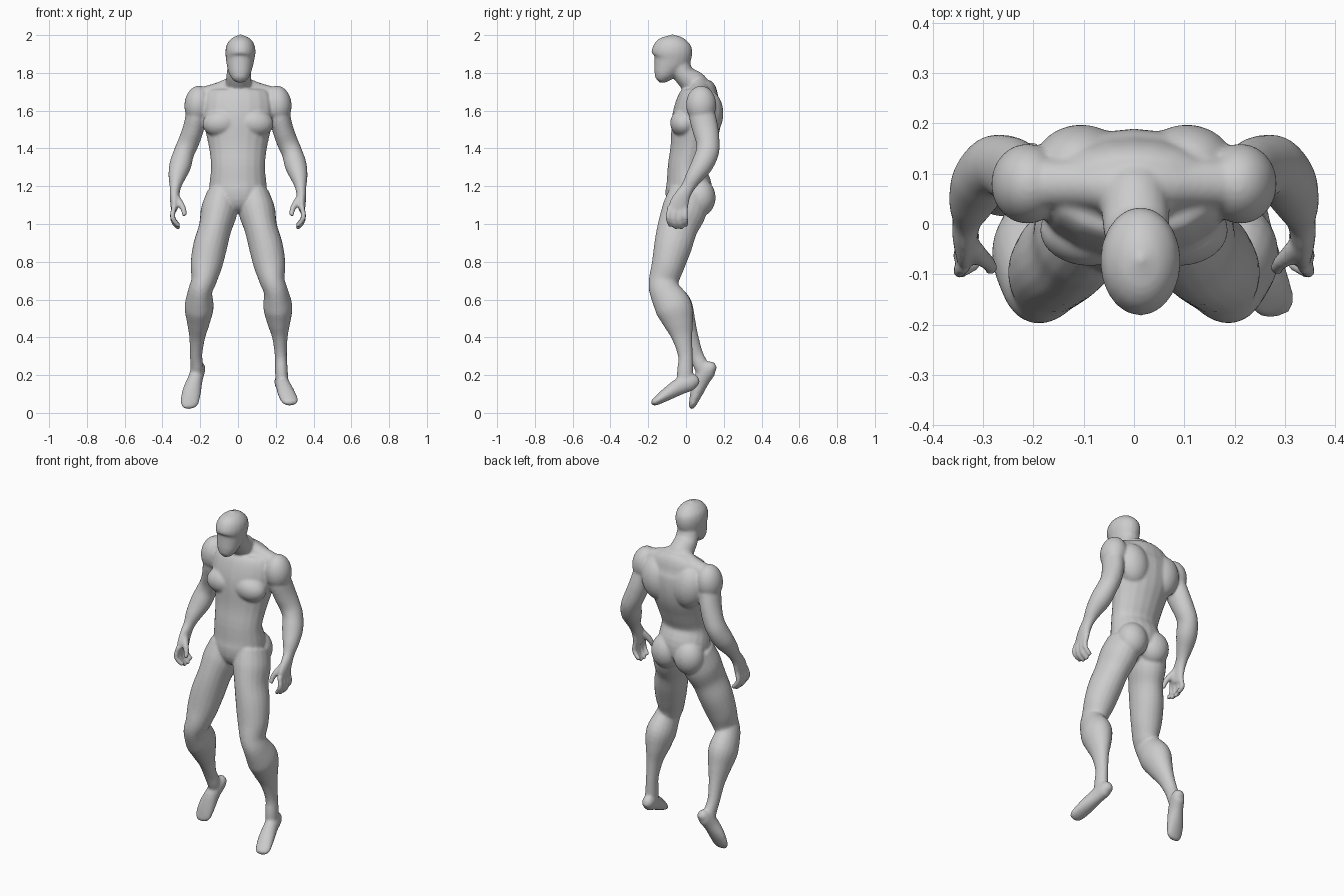
import bpy, bmesh, math
from mathutils import Vector, Matrix

bm = bmesh.new()
SIDES, STEPS = 20, 4


def spline(a, b, c, d, t):
    return [0.5 * (2 * q + (r - p) * t + (2 * p - 5 * q + 4 * r - s) * t * t
                   + (3 * q - p - 3 * r + s) * t ** 3) for p, q, r, s in zip(a, b, c, d)]


def loft(sections, side=1):
    """Closed tube through (x, y, z, half width, half depth) sections, mirrored when side is -1."""
    n = len(sections)
    pts = []
    for i in range(n - 1):
        a, d = sections[max(i - 1, 0)], sections[min(i + 2, n - 1)]
        pts += [spline(a, sections[i], sections[i + 1], d, k / STEPS) for k in range(STEPS)]
    pts.append(sections[-1])
    rings, ends = [], []
    for i, p in enumerate(pts):
        c = Vector(p[:3])
        t = (Vector(pts[min(i + 1, len(pts) - 1)][:3]) - Vector(pts[max(i - 1, 0)][:3])).normalized()
        u = (Vector((1, 0, 0)) - t * t.x).normalized()
        v = t.cross(u)
        ring = []
        for k in range(SIDES):
            ang = 2 * math.pi * k / SIDES
            co = c + u * math.cos(ang) * p[3] + v * math.sin(ang) * p[4]
            ring.append(bm.verts.new((co.x * side, co.y, co.z)))
        rings.append(ring)
        if i in (0, len(pts) - 1):
            tip = c + t * min(p[3], p[4]) * (0.5 if i else -0.5)
            ends.append(bm.verts.new((tip.x * side, tip.y, tip.z)))
    for r0, r1 in zip(rings, rings[1:]):
        for k in range(SIDES):
            j = (k + 1) % SIDES
            bm.faces.new((r0[k], r0[j], r1[j], r1[k]))
    for k in range(SIDES):
        j = (k + 1) % SIDES
        bm.faces.new((ends[0], rings[0][j], rings[0][k]))
        bm.faces.new((ends[1], rings[-1][k], rings[-1][j]))


def muscle(center, radii, side, tilt=0):
    m = (Matrix.Translation((center[0] * side, center[1], center[2]))
         @ Matrix.Rotation(tilt * side, 4, 'Y') @ Matrix.Diagonal((*radii, 1)))
    bmesh.ops.create_uvsphere(bm, u_segments=24, v_segments=16, radius=1, matrix=m)


# Torso, from crotch to base of neck
loft([(0, .02, 1.09, .07, .08), (0, .01, 1.13, .14, .115), (0, .015, 1.2, .152, .122),
      (0, .003, 1.3, .143, .1), (0, .026, 1.4, .153, .11), (0, .048, 1.5, .175, .128),
      (0, .06, 1.58, .195, .13), (0, .07, 1.66, .19, .115), (0, .08, 1.71, .16, .085),
      (0, .075, 1.745, .1, .06)])

# Neck and head
loft([(0, .085, 1.68, .09, .07), (.002, .045, 1.74, .07, .07),
      (.005, -.01, 1.79, .066, .056), (.01, -.04, 1.85, .06, .06)])
loft([(.01, -.137, 1.762, .034, .03), (.01, -.122, 1.79, .054, .052),
      (.01, -.1, 1.83, .067, .076), (.011, -.08, 1.87, .075, .101),
      (.013, -.074, 1.915, .08, .108), (.014, -.073, 1.955, .071, .094),
      (.014, -.072, 1.985, .045, .06), (.014, -.072, 1.998, .016, .02)])

# Thigh and knee sections shared by both legs
thigh = [(.085, .02, 1.16, .08, .11), (.1, -.01, 1.07, .097, .118), (.121, -.045, .98, .087, .107),
         (.148, -.07, .88, .09, .1), (.168, -.096, .78, .084, .087), (.181, -.118, .7, .067, .079)]

# Standing leg and foot
loft(thigh + [(.2, -.112, .645, .064, .082), (.211, -.066, .56, .077, .098),
              (.216, -.04, .48, .062, .08), (.222, -.02, .4, .041, .055),
              (.227, -.003, .3, .032, .039), (.23, -.005, .22, .034, .043),
              (.232, -.005, .16, .034, .043)])
loft([(.222, .062, .165, .025, .024), (.228, .03, .165, .036, .045),
      (.24, -.03, .142, .039, .045), (.258, -.1, .1, .046, .035),
      (.275, -.155, .064, .044, .023), (.28, -.178, .052, .03, .015)])

# Trailing leg and pointed foot
loft(thigh + [(.2, -.114, .645, .064, .08), (.206, -.06, .56, .077, .095),
              (.21, -.022, .48, .061, .075), (.216, .015, .4, .042, .052),
              (.222, .052, .31, .033, .039), (.218, .08, .25, .034, .04),
              (.22, .095, .21, .034, .038)], -1)
loft([(.2, .152, .245, .025, .023), (.208, .125, .233, .036, .042),
      (.226, .085, .18, .04, .044), (.246, .057, .11, .05, .034),
      (.257, .036, .05, .047, .021), (.257, .027, .027, .031, .014)], -1)

for s in (1, -1):
    # Shoulder, chest, shoulder blade and buttock masses
    muscle((.212, .08, 1.632), (.072, .08, .1), s, -.1)
    muscle((.088, -.012, 1.535), (.1, .072, .074), s, .1)
    muscle((.105, .115, 1.585), (.095, .083, .125), s, .15)
    muscle((.075, .075, 1.14), (.088, .082, .1), s)
    # Collar slope from neck to shoulder
    loft([(.03, .07, 1.73, .05, .05), (.1, .08, 1.7, .05, .05), (.19, .08, 1.675, .05, .05)], s)
    # Arm and palm
    loft([(.212, .08, 1.66, .05, .06), (.22, .085, 1.58, .055, .07), (.238, .103, 1.5, .056, .069),
          (.263, .116, 1.43, .056, .062), (.287, .112, 1.375, .055, .061),
          (.306, .083, 1.31, .058, .058), (.323, .043, 1.25, .046, .046),
          (.332, .01, 1.195, .03, .036), (.336, -.018, 1.15, .026, .042),
          (.337, -.037, 1.105, .021, .052), (.338, -.045, 1.075, .017, .05)], s)
    # Four curled fingers
    for y, drop in ((-.085, .012), (-.057, 0), (-.028, 0), (-.003, .015)):
        loft([(.338, y, 1.09, .014, .014), (.347, y * 1.1, 1.045, .014, .014),
              (.338, y * 1.1 + .002, 1.005 + drop, .0135, .0135),
              (.313, y + .005, .978 + drop, .012, .012)], s)
    # Thumb
    loft([(.33, -.04, 1.14, .022, .022), (.303, -.066, 1.105, .018, .018),
          (.288, -.08, 1.075, .015, .015), (.284, -.092, 1.045, .012, .012)], s)

# Fuse all parts into one smooth skin
bmesh.ops.recalc_face_normals(bm, faces=bm.faces)
mesh = bpy.data.meshes.new("body")
bm.to_mesh(mesh)
bm.free()
body = bpy.data.objects.new("body", mesh)
bpy.context.collection.objects.link(body)
bpy.context.view_layer.objects.active = body
body.select_set(True)
remesh = body.modifiers.new("fuse", 'REMESH')
remesh.mode = 'VOXEL'
remesh.voxel_size = 0.007
remesh.use_smooth_shade = True
relax = body.modifiers.new("relax", 'SMOOTH')
relax.factor = 0.5
relax.iterations = 8
for name in ("fuse", "relax"):
    bpy.ops.object.modifier_apply(modifier=name)
bpy.ops.object.shade_smooth()
